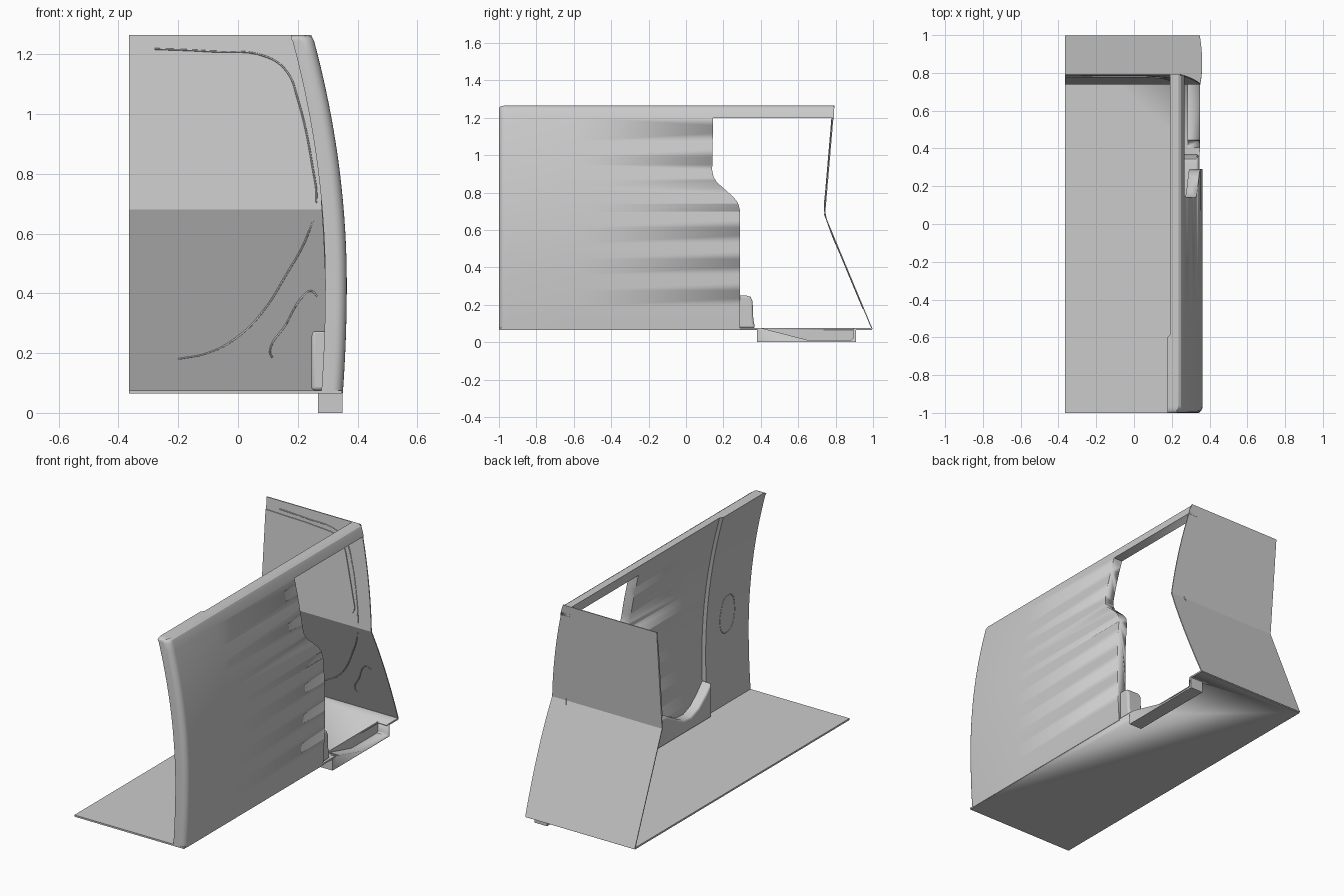
import bpy, bmesh
from math import sin, cos, pi

if "Cube" in bpy.data.objects:
    bpy.data.objects.remove(bpy.data.objects["Cube"])

LEFT, FLOOR, TOP = -0.365, 0.075, 1.265


def outer(z):
    """Outer body-side curve, x at height z."""
    return 0.364 - (0.165 if z > 0.43 else 0.1) * (z - 0.43) ** 2


def back_y(z):
    """Folded rear bulkhead, y at height z."""
    if z < 0.68:
        return 0.99 + (0.738 - 0.99) * (z - 0.075) / 0.605
    return 0.738 + 0.05 * (z - 0.68) / 0.585


def finish(name, bm, smooth=True):
    bmesh.ops.recalc_face_normals(bm, faces=bm.faces)
    me = bpy.data.meshes.new(name)
    bm.to_mesh(me)
    bm.free()
    ob = bpy.data.objects.new(name, me)
    bpy.context.collection.objects.link(ob)
    bpy.ops.object.select_all(action='DESELECT')
    bpy.context.view_layer.objects.active = ob
    ob.select_set(True)
    if smooth:
        bpy.ops.object.shade_smooth_by_angle(angle=0.5)
    return ob


def loft(name, rings):
    """Closed solid skinned through equal-sized rings of points."""
    bm = bmesh.new()
    rs = [[bm.verts.new(p) for p in r] for r in rings]
    for a, b in zip(rs, rs[1:]):
        for i in range(len(a)):
            j = (i + 1) % len(a)
            bm.faces.new((a[i], a[j], b[j], b[i]))
    bm.faces.new(rs[0])
    bm.faces.new(rs[-1])
    return finish(name, bm)


def prism(name, yz, x0, x1):
    return loft(name, [[(x, y, z) for y, z in yz] for x in (x0, x1)])


def apply(ob, kind, **props):
    bpy.context.view_layer.objects.active = ob
    m = ob.modifiers.new(kind.title(), kind)
    for k, v in props.items():
        setattr(m, k, v)
    bpy.ops.object.modifier_apply(modifier=m.name)


def cut(ob, cutter):
    cutter.hide_render = True
    apply(ob, 'BOOLEAN', object=cutter, operation='DIFFERENCE', solver='EXACT')
    bpy.data.objects.remove(cutter)


def bead(name, pts, cyclic=False):
    """Thin pressed line following a smooth path."""
    cu = bpy.data.curves.new(name, 'CURVE')
    cu.dimensions = '3D'
    cu.bevel_depth, cu.bevel_resolution, cu.resolution_u = 0.003, 1, 6
    sp = cu.splines.new('BEZIER')
    sp.bezier_points.add(len(pts) - 1)
    for b, p in zip(sp.bezier_points, pts):
        b.co = p
        b.handle_left_type = b.handle_right_type = 'AUTO'
    sp.use_cyclic_u = cyclic
    ob = bpy.data.objects.new(name, cu)
    bpy.context.collection.objects.link(ob)


# Side wall: curved section, rounded front pillar, thicker front panel
def wall_ring(y, inset, thick):
    n = 28
    zs = [0.066 + (1.243 - 0.066) * i / n for i in range(n + 1)]
    d = inset * 0.4
    pts = [(outer(z) - inset, z) for z in zs]
    xt = outer(1.243) - inset
    pts += [(xt - 0.006, 1.256 - d), (xt - 0.02, TOP - d)]
    pts += [(outer(TOP) - thick, TOP - d)]
    pts += [(outer(z) - thick, z) for z in reversed(zs)]
    return [(x, y, z) for x, z in pts]


R = 0.035
rings = [wall_ring(-1 + R * (1 - cos(t)), R * (1 - sin(t)), 0.072)
         for t in (i * pi / 12 for i in range(7))]
rings += [wall_ring(-0.6, 0, 0.072), wall_ring(-0.585, 0, 0.058), wall_ring(0.79, 0, 0.058)]
wall = loft("side_wall", rings)

# Doorway cut, leaving the roof rail above it
cut(wall, prism("door_cutter", [
    (0.145, 1.2), (0.14, 0.92), (0.147, 0.885), (0.165, 0.855), (0.255, 0.775),
    (0.278, 0.745), (0.29, 0.7), (0.29, -0.1), (1.2, -0.1), (1.2, 1.2)], 0, 0.6))

# Floor
floor = prism("floor", [(-1, 0.065), (-1, FLOOR), (0.995, FLOOR), (0.995, 0.065)], LEFT, 0.348)

# Sill step with sloped well
step = prism("entry_step", [(0.38, 0), (0.91, 0), (0.91, 0.072), (0.38, 0.072)], 0.268, 0.35)
well = [(0.385, 0.08), (0.65, 0.012), (0.885, 0.012), (0.892, 0.02), (0.895, 0.08)]
for ob in (floor, step):
    cut(ob, prism("well_cutter", well, 0.285, 0.5))

# Wheel arch cover at the wall base
arch = prism("wheel_arch", [
    (-0.59, FLOOR), (-0.59, 0.28), (-0.54, 0.23), (-0.47, 0.175), (-0.4, 0.15),
    (-0.33, 0.155), (-0.26, 0.19), (-0.18, 0.235), (-0.1, 0.25), (0.32, 0.25),
    (0.345, 0.243), (0.356, 0.22), (0.36, 0.12), (0.37, FLOOR)], 0.245, 0.342)
apply(arch, 'BEVEL', width=0.012, segments=3, limit_method='ANGLE', angle_limit=0.9)
bpy.ops.object.select_all(action='DESELECT')
arch.select_set(True)
bpy.ops.object.shade_smooth_by_angle(angle=0.6)

# Rear bulkhead: folded sheet trimmed to the body curve
bm = bmesh.new()
zs = [0.07 + 0.61 * i / 12 for i in range(13)] + [0.68 + 0.585 * i / 12 for i in range(1, 13)]
rows = [[bm.verts.new((x, back_y(z) + o, z)) for x, o in
         ((LEFT, 0), (outer(z) - 0.003, 0), (outer(z) - 0.003, 0.006), (LEFT, 0.006))] for z in zs]
for a, b in zip(rows, rows[1:]):
    for i in range(4):
        j = (i + 1) % 4
        bm.faces.new((a[i], a[j], b[j], b[i]))
bm.faces.new(rows[0])
bm.faces.new(rows[-1])
finish("rear_bulkhead", bm, False)

# Window panel with rounded corners on the bulkhead
win = [(LEFT, 0.743), (0.2, 0.743), (0.225, 0.752), (0.238, 0.775), (0.237, 0.8),
       (0.165, 1.08), (0.145, 1.13), (0.11, 1.163), (0.06, 1.178), (-0.1, 1.188), (LEFT, 1.195)]
loft("window_panel", [[(x, back_y(z) + o, z) for x, z in win] for o in (-0.005, 0.003)])

# Pressed lines on bulkhead and front wall panel
outline = [(-0.2, 0.18), (-0.1, 0.2), (0, 0.255), (0.08, 0.335), (0.16, 0.46), (0.235, 0.6),
           (0.262, 0.71), (0.25, 0.82), (0.2, 1.05), (0.165, 1.14), (0.1, 1.19), (-0.1, 1.21),
           (-0.28, 1.218)]
grip = [(0.115, 0.185), (0.107, 0.205), (0.16, 0.295), (0.222, 0.395), (0.245, 0.408), (0.265, 0.39)]
for name, path in (("bulkhead_outline", outline), ("bulkhead_rib", grip)):
    bead(name, [(x, back_y(z), z) for x, z in path])
oval = [(-0.85, 0.52), (-0.85, 0.66), (-0.82, 0.7), (-0.76, 0.7), (-0.74, 0.66),
        (-0.74, 0.52), (-0.77, 0.49), (-0.82, 0.49)]
bead("panel_outline", [(outer(z) - 0.071, y, z) for y, z in oval], True)
